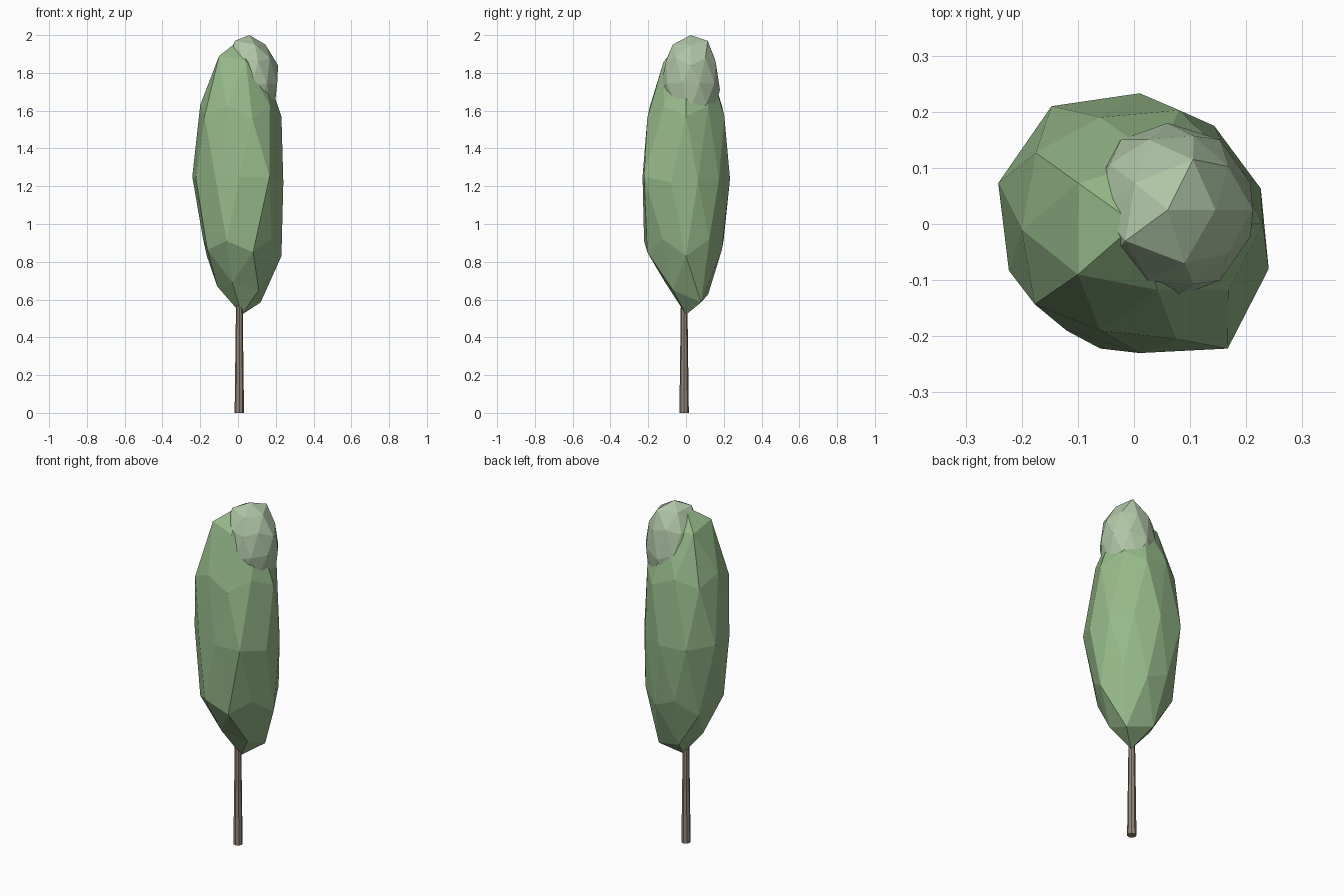
import bpy
from mathutils import Vector


def colour(obj, name, rgb):
    mat = bpy.data.materials.new(name)
    mat.diffuse_color = (*rgb, 1)
    obj.data.materials.append(mat)


def foliage(name, centre, size, points, rgb):
    """Faceted leaf clump: stretched icosphere, nearest vertices nudged to given points."""
    bpy.ops.mesh.primitive_ico_sphere_add(subdivisions=2, radius=1)
    obj = bpy.context.object
    obj.name = name
    verts = obj.data.vertices
    c, s = Vector(centre), Vector(size)
    base = [v.co.normalized() for v in verts]
    for v, b in zip(verts, base):
        v.co = c + b * s
    for p in points:
        q = Vector((Vector(p) - c)[i] / s[i] for i in range(3))
        k = min(range(len(base)), key=lambda i: (base[i] - q).length)
        verts[k].co = p
    colour(obj, name + "_green", rgb)
    return obj


# Trunk
bpy.ops.mesh.primitive_cone_add(vertices=8, radius1=0.025, radius2=0.017,
                                depth=0.62, location=(0.007, -0.01, 0.31))
trunk = bpy.context.object
trunk.name = "trunk"
colour(trunk, "bark", (0.30, 0.24, 0.19))

# Main tall crown, with its irregular corners
foliage("crown", (0.003, 0, 1.245), (0.24, 0.235, 0.725), [
    # widest ring
    (-0.242, 0.073, 1.25), (-0.147, 0.21, 1.24), (0.01, 0.233, 1.24),
    (0.143, 0.175, 1.24), (0.226, 0.063, 1.23), (0.24, -0.08, 1.22),
    (0.167, -0.222, 1.25), (0.01, -0.23, 1.25), (-0.12, -0.19, 1.25),
    (-0.223, -0.083, 1.24),
    # upper corners
    (-0.177, -0.143, 1.57), (-0.175, 0.127, 1.58), (0.23, 0.0, 1.57),
    (0.075, -0.205, 1.56), (0.08, 0.203, 1.57), (-0.2, -0.01, 1.63),
    (-0.1, -0.09, 1.89),
    # lower corners
    (-0.06, -0.222, 0.91), (0.08, -0.205, 0.85), (0.23, 0.0, 0.83),
    (-0.165, 0.12, 0.83), (-0.185, 0.0, 0.92), (-0.11, 0.0, 0.67),
    (0.12, 0.08, 0.585), (0.11, -0.07, 0.65), (-0.03, -0.11, 0.69),
    (0.02, 0.0, 0.52),
], (0.30, 0.48, 0.25))

# Small lighter clump at the tip
foliage("top_clump", (0.065, 0.025, 1.745), (0.15, 0.155, 0.255), [
    (0.06, 0.025, 2.0), (0.212, 0.025, 1.84), (0.145, 0.025, 1.95),
    (0.06, 0.18, 1.71), (0.09, -0.07, 1.95), (-0.015, -0.03, 1.97),
    (0.07, -0.133, 1.73), (0.105, 0.115, 1.97),
], (0.43, 0.56, 0.38))
